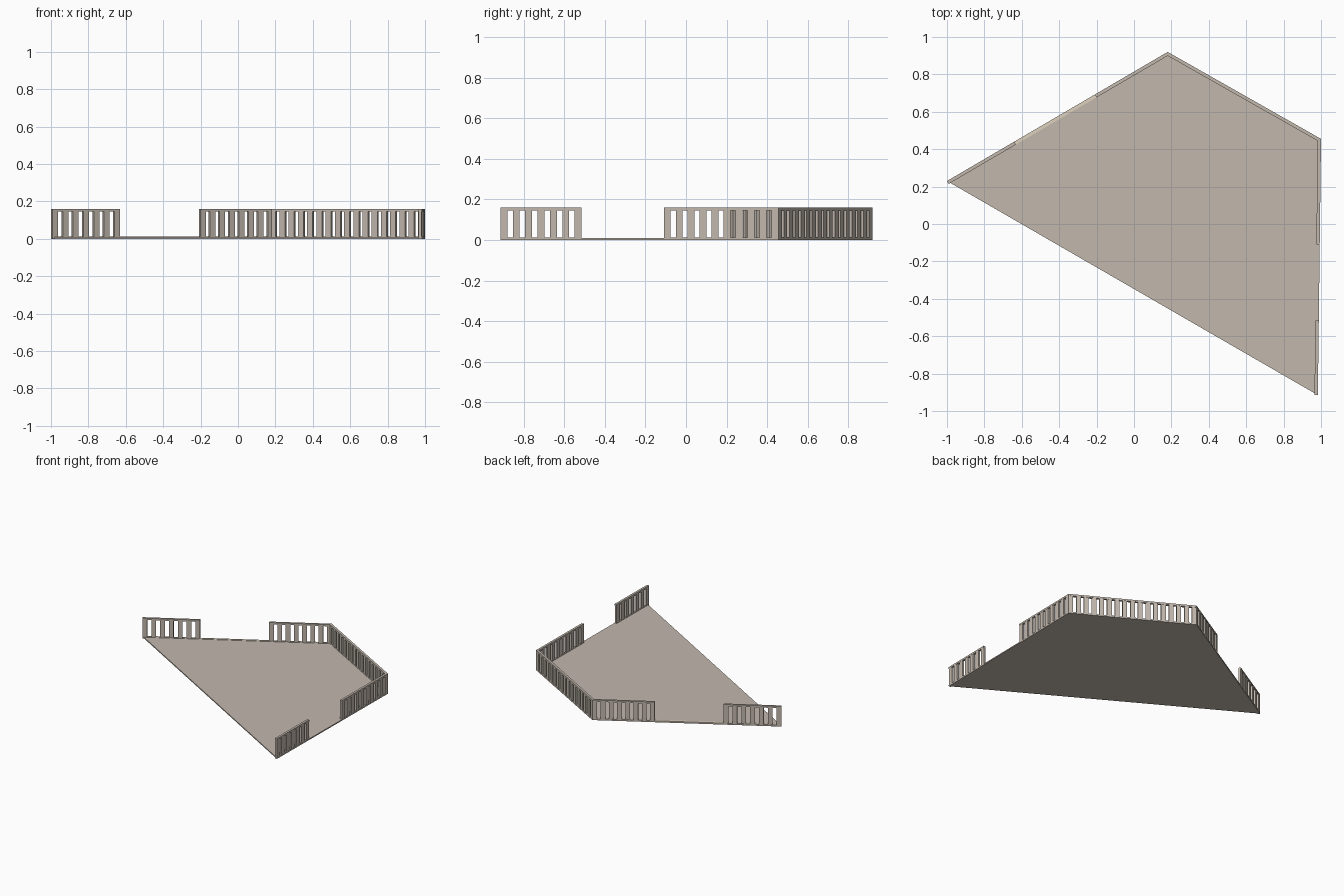
import bpy, bmesh
from mathutils import Vector

if "Cube" in bpy.data.objects:
    bpy.data.objects.remove(bpy.data.objects["Cube"])


def material(name, rgb):
    m = bpy.data.materials.new(name)
    m.diffuse_color = (*rgb, 1)
    m.use_nodes = True
    m.node_tree.nodes["Principled BSDF"].inputs["Base Color"].default_value = m.diffuse_color
    return m


STONE = material("warm grey stone", (0.54, 0.48, 0.42))
PALE = material("pale threshold", (0.72, 0.64, 0.51))


def finish(name, bm, mat):
    bmesh.ops.recalc_face_normals(bm, faces=bm.faces)
    mesh = bpy.data.meshes.new(name)
    bm.to_mesh(mesh)
    bm.free()
    mesh.materials.append(mat)
    ob = bpy.data.objects.new(name, mesh)
    bpy.context.collection.objects.link(ob)


def prism(bm, pts, z0, z1):
    """Extrude a flat outline from z0 to z1."""
    lo = [bm.verts.new((p[0], p[1], z0)) for p in pts]
    hi = [bm.verts.new((p[0], p[1], z1)) for p in pts]
    bm.faces.new(lo[::-1])
    bm.faces.new(hi)
    for i in range(len(pts)):
        j = (i + 1) % len(pts)
        bm.faces.new((lo[i], lo[j], hi[j], hi[i]))


def strip(bm, p, q, a, b, d0, d1, z0, z1):
    """Box along edge p-q from distance a to b, set inwards by d0..d1."""
    u = (q - p).normalized()
    n = Vector((u.y, -u.x))
    prism(bm, [p + u * a + n * d0, p + u * b + n * d0,
               p + u * b + n * d1, p + u * a + n * d1], z0, z1)


def railing(name, p, q, gaps, depth=0.018, post=0.034):
    """Top rail, bottom rail and evenly spaced balusters."""
    bm = bmesh.new()
    length = (q - p).length
    strip(bm, p, q, 0, length, 0, depth, 0.146, 0.16)
    strip(bm, p, q, 0, length, 0, depth, 0, 0.012)
    pitch = (length - post) / gaps
    for i in range(gaps + 1):
        strip(bm, p, q, i * pitch, i * pitch + post, 0.001, depth - 0.001, 0.01, 0.148)
    finish(name, bm, STONE)


# Corners, clockwise seen from above
A, B, C, D = (Vector(v) for v in ((-1, 0.23), (0.18, 0.92), (1, 0.455), (0.983, -0.915)))
gate_left, gate_right = A.lerp(B, 0.305), A.lerp(B, 0.67)
side_back, side_front = C.lerp(D, 0.412), C.lerp(D, 0.708)

# Floor slab
bm = bmesh.new()
prism(bm, [A, D, C, B], 0, 0.009)
finish("terrace_floor", bm, STONE)

# Pale threshold in the back opening
bm = bmesh.new()
strip(bm, gate_left, gate_right, 0, (gate_right - gate_left).length, 0, 0.018, 0.001, 0.012)
finish("threshold", bm, PALE)

# Railings along three sides
railing("back_left_railing", A, gate_left, 6)
railing("back_middle_railing", gate_right, B, 7)
railing("back_right_railing", B, C, 16)
railing("side_back_railing", C, side_back, 9)
railing("side_front_railing", side_front, D, 6)
